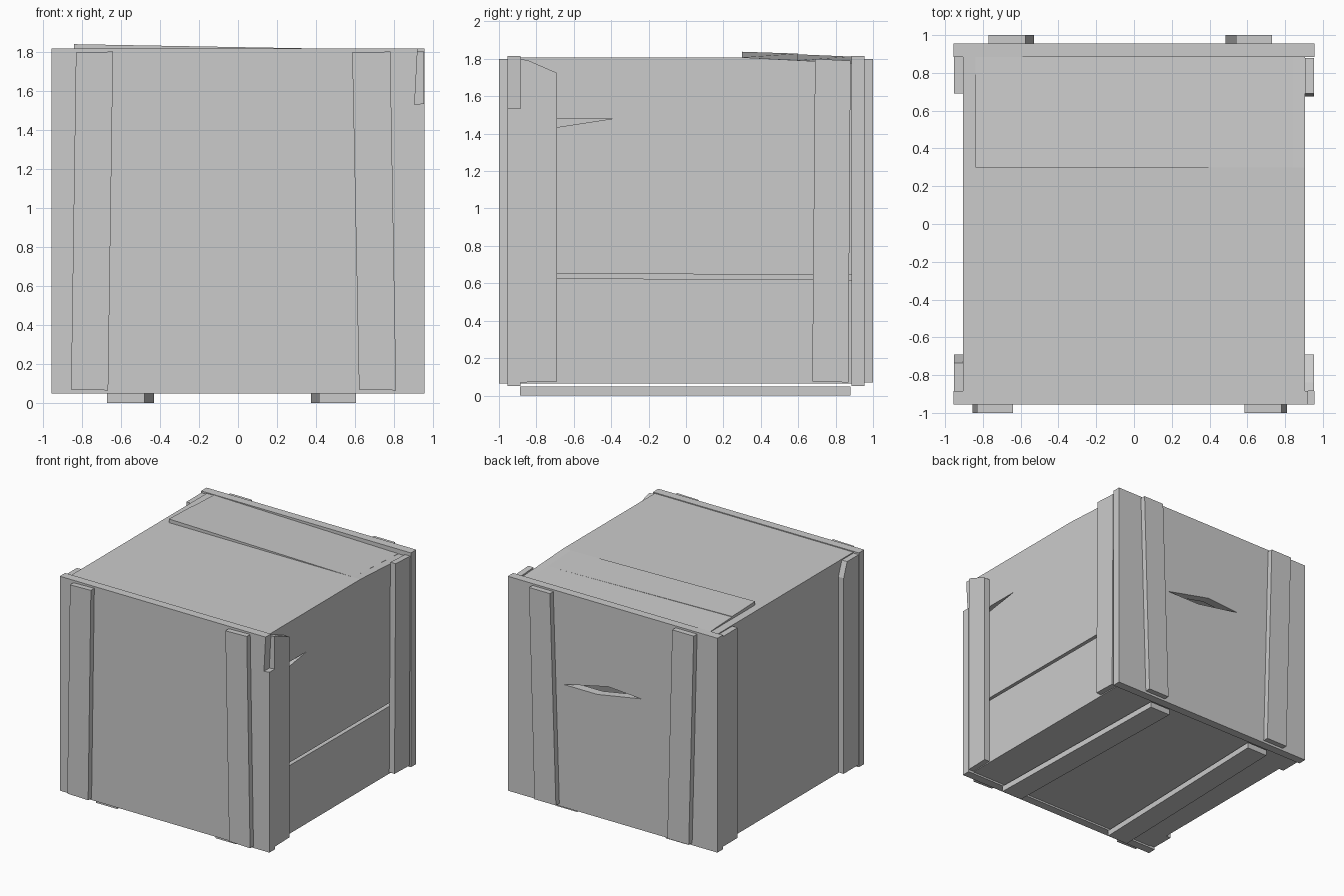
import bpy, bmesh

if "Cube" in bpy.data.objects:
    bpy.data.objects.remove(bpy.data.objects["Cube"])


def loft(name, ring_a, ring_b):
    """Solid between two matching rings of 3D points."""
    bm = bmesh.new()
    a = [bm.verts.new(p) for p in ring_a]
    b = [bm.verts.new(p) for p in ring_b]
    n = len(a)
    bm.faces.new(a)
    bm.faces.new(b[::-1])
    for i in range(n):
        j = (i + 1) % n
        bm.faces.new((a[j], a[i], b[i], b[j]))
    bmesh.ops.recalc_face_normals(bm, faces=bm.faces[:])
    me = bpy.data.meshes.new(name)
    bm.to_mesh(me)
    bm.free()
    ob = bpy.data.objects.new(name, me)
    bpy.context.collection.objects.link(ob)
    return ob


def prism(name, axis, poly, lo, hi):
    """Extrude a 2D outline along an axis."""
    def place(t):
        if axis == 'x':
            return [(t, u, v) for u, v in poly]
        if axis == 'y':
            return [(u, t, v) for u, v in poly]
        return [(u, v, t) for u, v in poly]
    return loft(name, place(lo), place(hi))


def split(ob, axis, poly, lo, hi):
    """Cut a splintered crack through a panel."""
    cutter = prism("crack_cutter", axis, poly, lo, hi)
    cutter.hide_render = True
    mod = ob.modifiers.new("crack", 'BOOLEAN')
    mod.operation = 'DIFFERENCE'
    mod.solver = 'EXACT'
    mod.object = cutter
    bpy.context.view_layer.objects.active = ob
    bpy.ops.object.modifier_apply(modifier=mod.name)
    bpy.data.objects.remove(cutter)


# Front panel with broken top right corner, back panel with crack
W = 0.955
prism("front_panel", 'y', [(-W, .05), (W, .05), (W, 1.535), (.905, 1.53),
                           (.92, 1.815), (-W, 1.815)], -.955, -.885)
back = prism("back_panel", 'y', [(-W, .05), (W, .05), (W, 1.815), (-W, 1.815)], .885, .955)
split(back, 'y', [(.45, 1.06), (.14, 1.06), (-.26, 1.13), (.04, 1.15)], .8, 1.0)

# Side panels; the right one is two boards with a gap and a crack
prism("left_panel", 'x', [(-.885, .065), (.885, .065), (.885, 1.808), (-.885, 1.808)], -.905, -.84)
prism("right_lower_board", 'x', [(-.885, .065), (.885, .065), (.885, .618), (-.885, .628)], .84, .905)
upper = prism("right_upper_board", 'x', [(-.885, .652), (.885, .645), (.885, 1.777),
                                         (.3, 1.808), (-.885, 1.808)], .84, .905)
split(upper, 'x', [(-.75, 1.425), (-.395, 1.48), (-.75, 1.48)], .8, 1.0)

# Floor
prism("floor_panel", 'z', [(-.84, -.885), (.84, -.885), (.84, .885), (-.84, .885)], .065, .13)

# Lid boards: y range, then top heights at left-near, right-near, right-far, left-far
lid = [(-.885, .3, 1.808, 1.808, 1.808, 1.808),
       (.3, .6, 1.838, 1.808, 1.793, 1.828),
       (.6, .885, 1.824, 1.793, 1.778, 1.812)]
for y0, y1, *zs in lid:
    xy = [(-.84, y0), (.84, y0), (.84, y1), (-.84, y1)]
    loft("lid_board", [(x, y, z - .065) for (x, y), z in zip(xy, zs)],
         [(x, y, z) for (x, y), z in zip(xy, zs)])

# Corner posts on the sides, chipped at the front
prism("front_right_post", 'x', [(-.885, .07), (-.69, .075), (-.69, 1.725), (-.84, 1.79),
                                (-.885, 1.8)], .905, .953)
prism("front_left_post", 'x', [(-.885, .07), (-.69, .07), (-.69, 1.68), (-.735, 1.8),
                               (-.885, 1.8)], -.953, -.905)
prism("back_right_post", 'x', [(.675, .075), (.868, .07), (.88, 1.79), (.69, 1.8)], .905, .953)
prism("back_left_post", 'x', [(.69, .07), (.885, .07), (.885, 1.8), (.69, 1.8)], -.953, -.905)

# Slanted battens: bottom left, bottom right, top right, top left x
for x0, x1, x2, x3 in [(-.855, -.665, -.64, -.83), (.62, .81, .78, .585)]:
    prism("front_batten", 'y', [(x0, .07), (x1, .065), (x2, 1.8), (x3, 1.795)], -1, -.955)
for x0, x1, x2, x3 in [(-.725, -.53, -.575, -.77), (.485, .68, .73, .54)]:
    prism("back_batten", 'y', [(x0, .07), (x1, .07), (x2, 1.8), (x3, 1.8)], .955, 1)

# Runners underneath, slightly askew: front x, back x
for f, b in [(-.67, -.62), (.415, .375)]:
    prism("runner", 'z', [(f, -.888), (f + .19, -.888), (b + .19, .88), (b, .88)], 0, .048)
